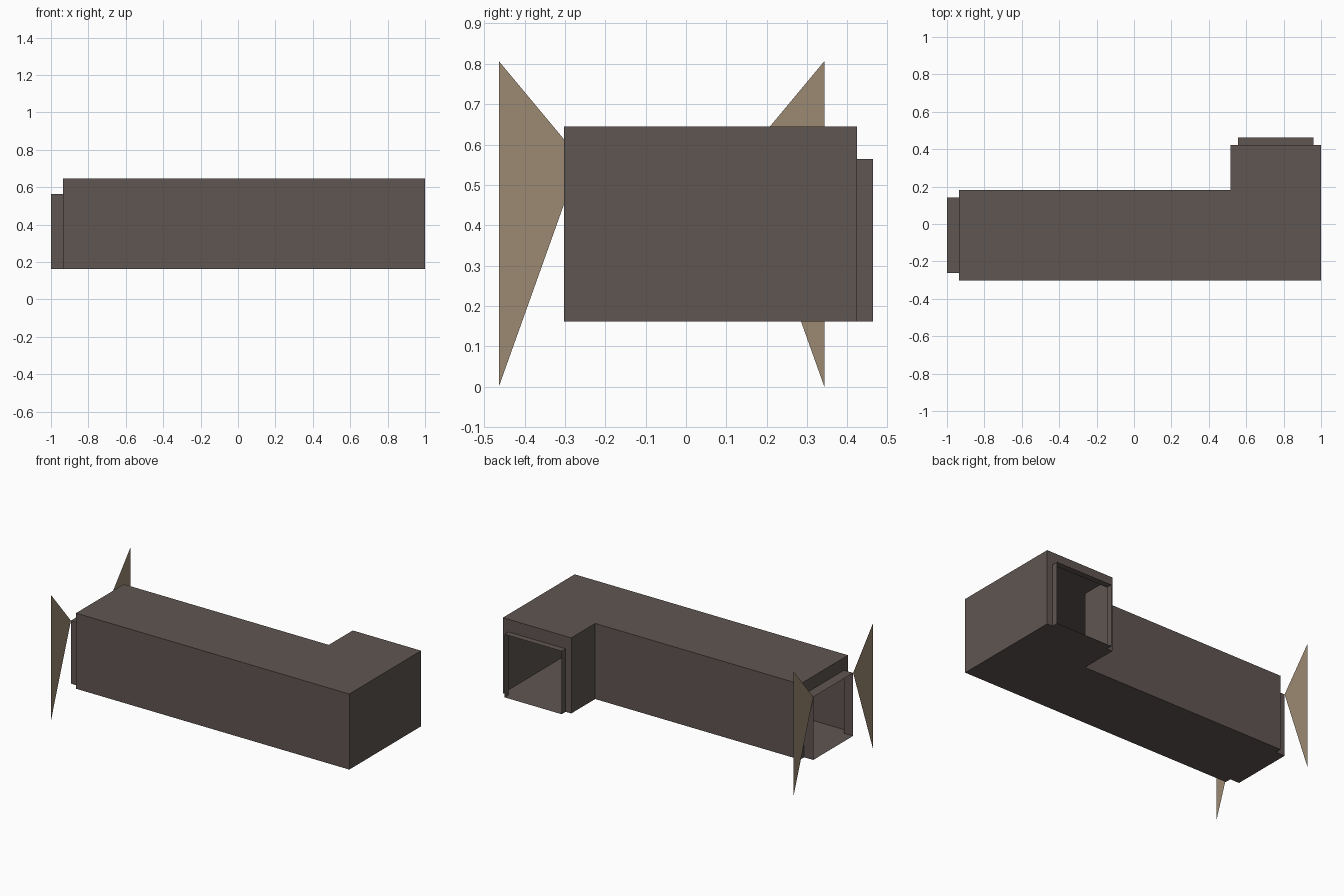
import bpy, bmesh
from mathutils import Vector

if "Cube" in bpy.data.objects:
    bpy.data.objects.remove(bpy.data.objects["Cube"])

S = 2 / 49.6                      # size of one design unit
Z0, Z1, ZD = 4 * S, 16 * S, 14 * S  # floor, roof and doorway heights
X0, X1, XL = -1 + 1.6 * S, 1.0, 1 - 12 * S
Y0, Y1, YL = -7.5 * S, 4.5 * S, 10.5 * S


def material(name, rgb):
    m = bpy.data.materials.new(name)
    m.diffuse_color = (*rgb, 1)
    m.use_nodes = True
    m.node_tree.nodes["Principled BSDF"].inputs["Base Color"].default_value = m.diffuse_color
    return m


stone = material("dark stone brown", (0.115, 0.092, 0.084))
tan = material("tan", (0.335, 0.255, 0.172))


def make(name, faces, mat):
    """Sheet object from a list of polygons (each a list of points)."""
    bm = bmesh.new()
    for pts in faces:
        bm.faces.new([bm.verts.new(p) for p in pts])
    bmesh.ops.remove_doubles(bm, verts=bm.verts, dist=1e-5)
    bmesh.ops.recalc_face_normals(bm, faces=bm.faces)
    me = bpy.data.meshes.new(name)
    bm.to_mesh(me)
    bm.free()
    me.materials.append(mat)
    ob = bpy.data.objects.new(name, me)
    bpy.context.collection.objects.link(ob)
    return ob


def end_wall(a, b):
    """U-shaped wall between plan points a and b, with a doorway at floor level."""
    a, b = Vector((*a, 0)), Vector((*b, 0))
    c, d = a.lerp(b, 1 / 12), a.lerp(b, 11 / 12)
    prof = [(a, Z0), (a, Z1), (b, Z1), (b, Z0), (d, Z0), (d, ZD), (c, ZD), (c, Z0)]
    return [(p.x, p.y, z) for p, z in prof]


def doorway(name, a, b, out):
    """Open thin sleeve projecting from the doorway of an end wall."""
    a, b, out = Vector((*a, 0)), Vector((*b, 0)), Vector((*out, 0))
    c, d = a.lerp(b, 1 / 12), a.lerp(b, 11 / 12)
    ring = [Vector((p.x, p.y, z)) for p, z in ((c, Z0), (c, ZD), (d, ZD), (d, Z0))]
    faces = []
    for i in range(4):
        p, q = ring[i], ring[(i + 1) % 4]
        faces.append([p, q, q + out, p + out])
    make(name, faces, stone)


# L-shaped hollow corridor: floor, roof, plain walls and two end walls with doorways
plan = [(X0, Y0), (X1, Y0), (X1, YL), (XL, YL), (XL, Y1), (X0, Y1)]
faces = [[(x, y, z) for x, y in plan] for z in (Z0, Z1)]
for i, p in enumerate(plan):
    q = plan[(i + 1) % len(plan)]
    if i in (2, 5):
        faces.append(end_wall(p, q))
    else:
        faces.append([(*p, Z0), (*q, Z0), (*q, Z1), (*p, Z1)])
make("corridor_shell", faces, stone)

# Projecting doorway sleeves
doorway("back_doorway", plan[2], plan[3], (0, S))
doorway("left_doorway", plan[5], plan[0], (-1.6 * S, 0))

# Pair of triangular flaps beside the left doorway
mid = (Y0 + Y1) / 2
for name, s in (("front_flap", -1), ("back_flap", 1)):
    tip, edge = mid + s * 5 * S, mid + s * 10 * S
    make(name, [[(-1, tip, ZD), (-1, edge, 20 * S), (-1, edge, 0)]], tan)
